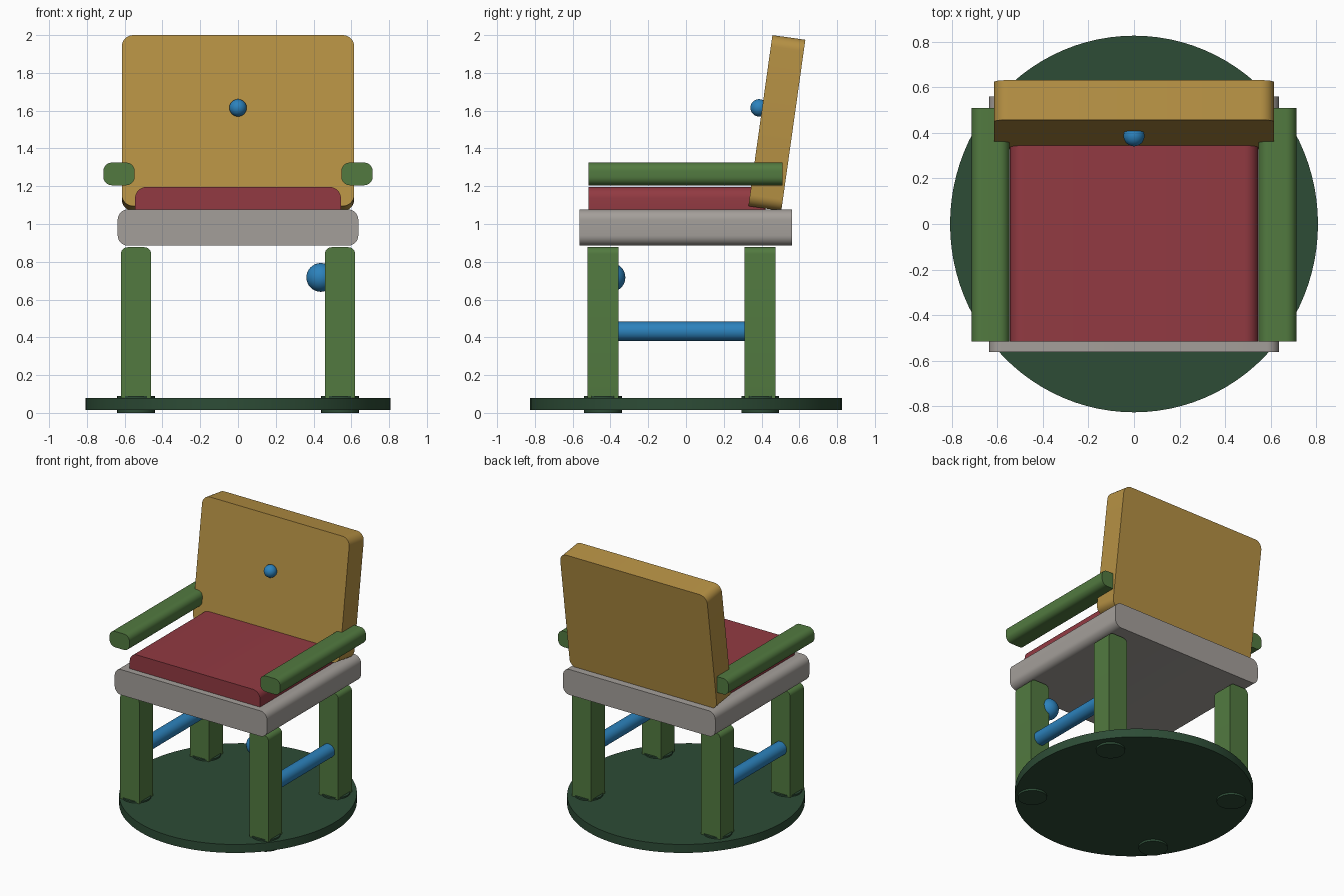
import bpy, math
from mathutils import Matrix, Vector

if "Cube" in bpy.data.objects:
    bpy.data.objects.remove(bpy.data.objects["Cube"])


def srgb(r, g, b):
    lin = [(c / 255 / 12.92) if c < 10 else ((c / 255 + 0.055) / 1.055) ** 2.4 for c in (r, g, b)]
    return (*lin, 1.0)


def material(name, rgb):
    m = bpy.data.materials.new(name)
    m.diffuse_color = srgb(*rgb)
    m.use_nodes = True
    m.node_tree.nodes["Principled BSDF"].inputs["Base Color"].default_value = m.diffuse_color
    return m


GREEN = material("leaf green", (82, 122, 64))
DARK = material("dark green", (45, 76, 54))
RED = material("cushion red", (146, 58, 66))
GOLD = material("golden wood", (182, 145, 68))
GREY = material("warm grey", (164, 159, 154))
BLUE = material("blue", (44, 130, 188))


def finish(ob, name, mat):
    ob.name = name
    ob.data.materials.append(mat)
    bpy.context.view_layer.objects.active = ob
    for o in bpy.context.selected_objects:
        o.select_set(False)
    ob.select_set(True)
    bpy.ops.object.shade_smooth_by_angle(angle=math.radians(35))
    return ob


def slab(name, mat, x, y, z, radius, tilt=0.0, seg=8):
    """Rounded rectangle in the x-z plane, extruded along y; x, y, z are ranges."""
    hw, hh, hd = (x[1] - x[0]) / 2, (z[1] - z[0]) / 2, (y[1] - y[0]) / 2
    loop = []
    for q, (sx, sz) in enumerate(((1, 1), (-1, 1), (-1, -1), (1, -1))):
        for i in range(seg + 1):
            a = math.pi / 2 * (q + i / seg)
            loop.append((sx * (hw - radius) + radius * math.cos(a),
                         sz * (hh - radius) + radius * math.sin(a)))
    n = len(loop)
    verts = [(px, -hd, pz) for px, pz in loop] + [(px, hd, pz) for px, pz in loop]
    faces = [tuple(range(n)), tuple(reversed(range(n, 2 * n)))]
    faces += [(i, i + n, (i + 1) % n + n, (i + 1) % n) for i in range(n)]
    me = bpy.data.meshes.new(name)
    me.from_pydata(verts, [], faces)
    centre = Vector((sum(x) / 2, sum(y) / 2, sum(z) / 2))
    me.transform(Matrix.Translation(centre) @ Matrix.Rotation(tilt, 4, 'X'))
    ob = bpy.data.objects.new(name, me)
    bpy.context.collection.objects.link(ob)
    return finish(ob, name, mat)


def cylinder(name, mat, centre, radius, depth, rot=(0, 0, 0), sides=32):
    bpy.ops.mesh.primitive_cylinder_add(vertices=sides, radius=radius, depth=depth,
                                        location=centre, rotation=rot)
    return finish(bpy.context.object, name, mat)


def ball(name, centre, radius):
    bpy.ops.mesh.primitive_uv_sphere_add(segments=32, ring_count=16, radius=radius, location=centre)
    return finish(bpy.context.object, name, BLUE)


# Base plate, slightly oval
base = cylinder("base_plate", DARK, (0, 0, 0.047), 1.0, 0.064, sides=96)
base.scale = (0.808, 0.827, 1)

# Seat, cushion and leaning backrest
slab("seat", GREY, (-0.637, 0.637), (-0.563, 0.56), (0.885, 1.077), 0.055)
slab("cushion", RED, (-0.545, 0.545), (-0.515, 0.42), (1.0, 1.196), 0.06)
slab("backrest", GOLD, (-0.615, 0.615), (0.393, 0.569), (1.078, 1.992), 0.06,
     tilt=-math.radians(8))

for side, sx in (("left", -1), ("right", 1)):
    # Legs with round foot pads
    for end, y in (("front", -0.44), ("back", 0.393)):
        x = sx * 0.54
        slab(f"{end}_{side}_leg", GREEN, (x - 0.08, x + 0.08), (y - 0.082, y + 0.082),
             (0.045, 0.877), 0.035)
        cylinder(f"{end}_{side}_foot_pad", DARK, (x, y, 0.045), 0.1, 0.09)
    # Side stretcher and armrest
    cylinder(f"{side}_stretcher", BLUE, (sx * 0.54, -0.024, 0.432), 0.051, 0.72,
             rot=(math.pi / 2, 0, 0))
    ax = sx * 0.63
    slab(f"{side}_armrest", GREEN, (ax - 0.083, ax + 0.083), (-0.515, 0.51),
         (1.205, 1.325), 0.045)

# Button on the backrest and knob on the front right leg
ball("back_button", (0, 0.387, 1.615), 0.046)
ball("leg_knob", (0.438, -0.397, 0.717), 0.076)
